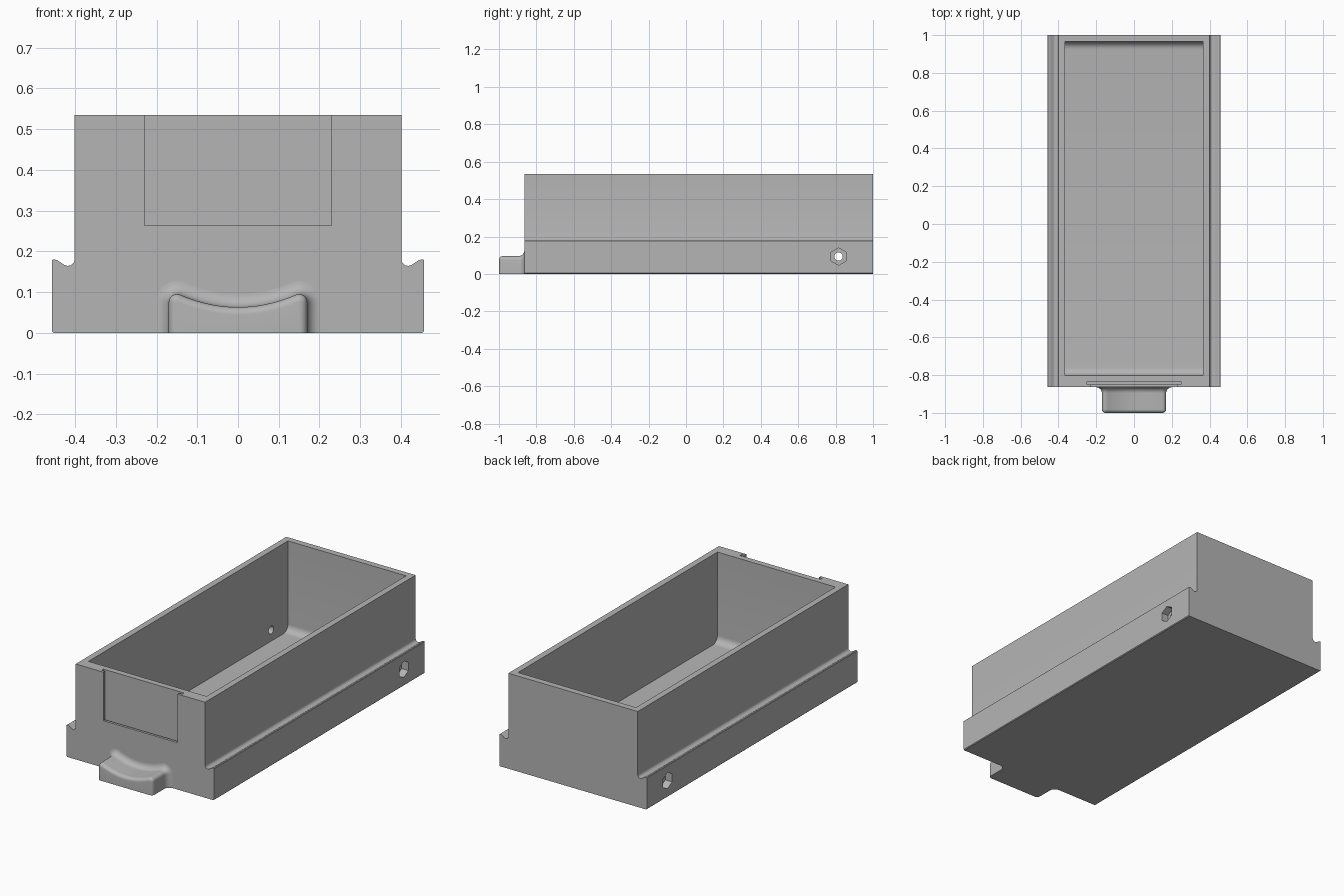
import bpy, bmesh, math
from mathutils import Vector

cube = bpy.data.objects.get("Cube")
if cube:
    bpy.data.objects.remove(cube, do_unlink=True)

grey = bpy.data.materials.new("light grey plastic")
grey.use_nodes = True
GREY = (0.46, 0.46, 0.46, 1)
grey.diffuse_color = GREY
grey.node_tree.nodes["Principled BSDF"].inputs["Base Color"].default_value = GREY

FRONT, BACK, TOP = -0.864, 1.0, 0.535
WALL_X, FLOOR = 0.366, 0.03


def loft(name, rings):
    """Skin closed rings of equal length and cap both ends."""
    bm = bmesh.new()
    loops = [[bm.verts.new(p) for p in ring] for ring in rings]
    n = len(loops[0])
    for a, b in zip(loops, loops[1:]):
        for i in range(n):
            j = (i + 1) % n
            bm.faces.new((a[i], a[j], b[j], b[i]))
    bm.faces.new(loops[0])
    bm.faces.new(loops[-1])
    bmesh.ops.recalc_face_normals(bm, faces=bm.faces)
    mesh = bpy.data.meshes.new(name)
    bm.to_mesh(mesh)
    bm.free()
    mesh.materials.append(grey)
    obj = bpy.data.objects.new(name, mesh)
    bpy.context.collection.objects.link(obj)
    return obj


def box(name, x0, x1, y0, y1, z0, z1):
    return loft(name, [[(x0, y0, z), (x1, y0, z), (x1, y1, z), (x0, y1, z)]
                       for z in (z0, z1)])


def prism_x(name, sides, radius, x0, x1, y, z):
    """Prism along x with one corner pointing up."""
    angles = [math.tau * i / sides for i in range(sides)]
    return loft(name, [[(x, y + radius * math.sin(a), z + radius * math.cos(a))
                        for a in angles] for x in (x0, x1)])


def activate(obj):
    bpy.ops.object.select_all(action='DESELECT')
    obj.select_set(True)
    bpy.context.view_layer.objects.active = obj


def cut(obj, cutter):
    cutter.hide_render = True
    mod = obj.modifiers.new("cut", 'BOOLEAN')
    mod.operation, mod.solver, mod.object = 'DIFFERENCE', 'EXACT', cutter
    activate(obj)
    bpy.ops.object.modifier_apply(modifier=mod.name)
    bpy.data.objects.remove(cutter, do_unlink=True)


# Drawer body: cross-section with a grooved rail along each side
half = [(0.453, 0), (0.457, 0.004), (0.457, 0.177), (0.454, 0.18), (0.445, 0.179),
        (0.436, 0.173), (0.427, 0.167), (0.418, 0.164), (0.409, 0.166),
        (0.403, 0.172), (0.401, 0.18), (0.401, TOP)]
section = half + [(-x, z) for x, z in reversed(half)]
body = loft("drawer_body", [[(x, y, z) for x, z in section] for y in (FRONT, BACK)])

# Cavity with rounded floor edges at the front and back
R, Y0, Y1 = 0.04, -0.801, 0.965
steps = [math.radians(90 * i / 8) for i in range(9)]
side = [(Y0, 0.6)] + [(Y0 + R - R * math.cos(a), FLOOR + R - R * math.sin(a)) for a in steps]
side += [(Y1 - R + R * math.sin(a), FLOOR + R - R * math.cos(a)) for a in steps] + [(Y1, 0.6)]
cut(body, loft("cavity_cutter", [[(x, y, z) for y, z in side] for x in (-WALL_X, WALL_X)]))

# Label holder: open window in front of a wider card slot
cut(body, box("window_cutter", -0.23, 0.23, -0.9, -0.845, 0.263, 0.6))
cut(body, box("slot_cutter", -0.25, 0.25, -0.85, -0.834, 0.243, 0.6))

# Screw holes with hexagonal nut pockets
HOLE_Y, HOLE_Z = 0.816, 0.093
cut(body, prism_x("hole_cutter", 32, 0.022, -0.6, 0.6, HOLE_Y, HOLE_Z))
for s in (-1, 1):
    cut(body, prism_x("nut_cutter", 6, 0.046, s * 0.415, s * 0.6, HOLE_Y, HOLE_Z))

# Handle outline as points with outward normals
CORNER, CX, CZ, DIP = 0.02, 0.15, 0.075, 0.063
outline = [(Vector((CX + CORNER, 0)), Vector((1, 0)))]
for i in range(9):
    a = math.radians(113 * i / 8)
    nrm = Vector((math.cos(a), math.sin(a)))
    outline.append((Vector((CX, CZ)) + nrm * CORNER, nrm))
end = outline[-1][0]
k = (end.y - DIP) / end.x ** 2
for i in range(1, 12):
    x = end.x * (1 - i / 12)
    outline.append((Vector((x, DIP + k * x * x)), Vector((-2 * k * x, 1)).normalized()))
mirror = [(Vector((-p.x, p.y)), Vector((-n.x, n.y))) for p, n in reversed(outline)]
outline += [(Vector((0, DIP)), Vector((0, 1)))] + mirror

# Handle: flared fillet at the body, rounded edge at the tip
FILLET, TIP = 0.032, 0.019
rows = [(FRONT + 0.01, FILLET)]
rows += [(FRONT - FILLET * (1 - math.cos(a)), FILLET * (1 - math.sin(a))) for a in steps]
rows += [(-1 + TIP * (1 - math.sin(a)), -TIP * (1 - math.cos(a))) for a in steps]
handle = loft("handle", [[(p.x + n.x * d, y, p.y + n.y * d) for p, n in outline]
                         for y, d in rows])

for obj in (body, handle):
    activate(obj)
    bpy.ops.object.shade_smooth_by_angle(angle=math.radians(35))
